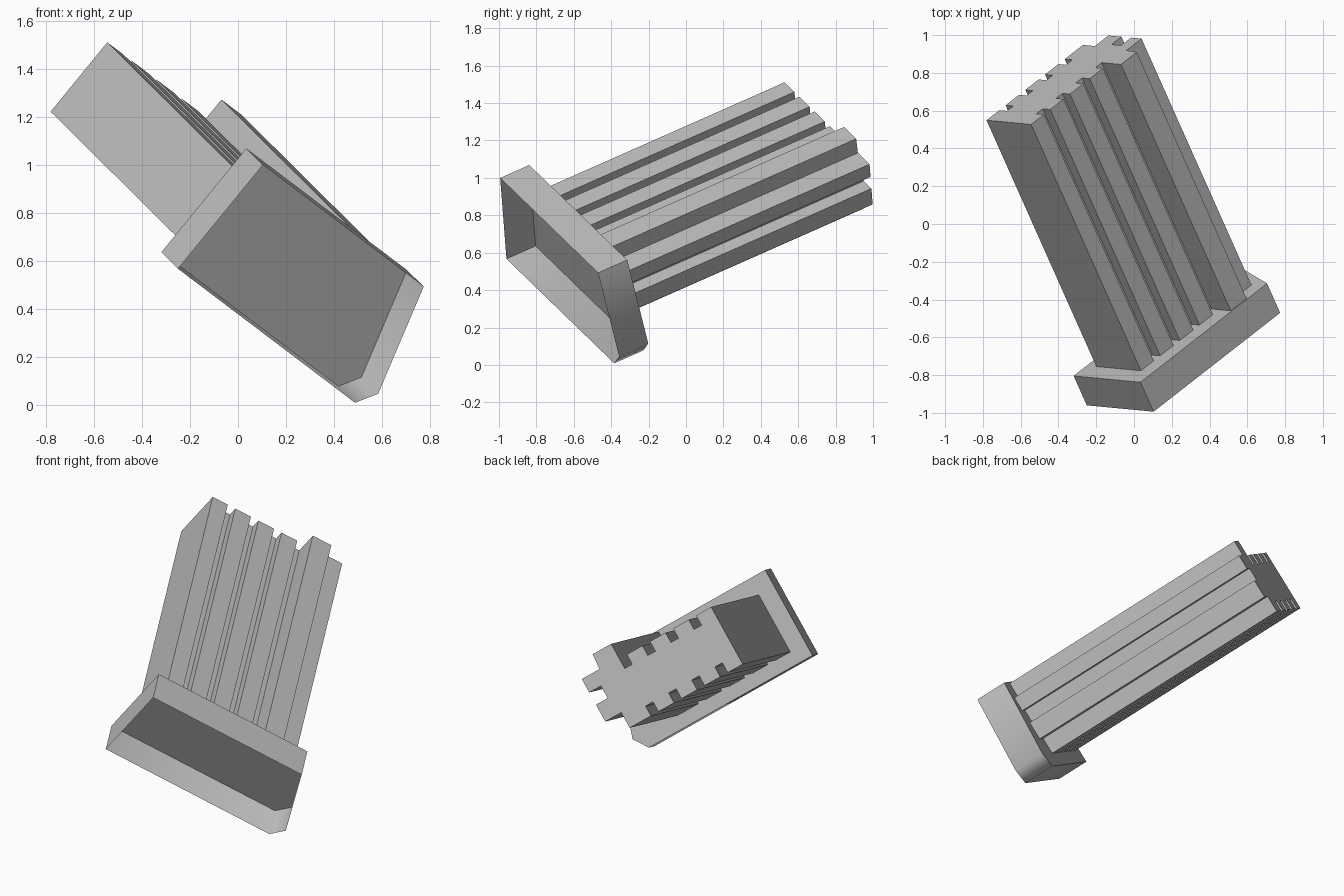
import bpy
import bmesh
import math
from mathutils import Matrix, Vector

if "Cube" in bpy.data.objects:
    bpy.data.objects.remove(bpy.data.objects["Cube"], do_unlink=True)

grey = bpy.data.materials.new("plain grey")
grey.use_nodes = True
grey.diffuse_color = (0.5, 0.5, 0.5, 1)
grey.node_tree.nodes["Principled BSDF"].inputs["Base Color"].default_value = (0.5, 0.5, 0.5, 1)

# Tilted frame: local x is the width, y the depth, z the long axis
width = Vector((0.632, -0.060, 0.773)).normalized()
depth = Vector((0.676, 0.528, -0.512))
depth = (depth - width * depth.dot(width)).normalized()
length = width.cross(depth)
frame = Matrix((width, depth, length)).transposed().to_4x4()
frame.translation = (-0.25, -0.96, 0.567)


def prism(name, outline, bottom, top, closed, smooth_angle):
    """Extrude a counter-clockwise outline; leave the bottom open if asked."""
    bm = bmesh.new()
    low = [bm.verts.new((x, y, bottom)) for x, y in outline]
    high = [bm.verts.new((x, y, top)) for x, y in outline]
    count = len(outline)
    for i in range(count):
        j = (i + 1) % count
        bm.faces.new((low[i], low[j], high[j], high[i]))
    bm.faces.new(high)
    if closed:
        bm.faces.new(low[::-1])
    mesh = bpy.data.meshes.new(name)
    bm.to_mesh(mesh)
    bm.free()
    mesh.materials.append(grey)
    obj = bpy.data.objects.new(name, mesh)
    obj.matrix_world = frame
    bpy.context.collection.objects.link(obj)
    bpy.ops.object.select_all(action='DESELECT')
    obj.select_set(True)
    bpy.context.view_layer.objects.active = obj
    bpy.ops.object.shade_smooth_by_angle(angle=math.radians(smooth_angle))
    return obj


# Hollow base cap, open underneath, with one cut corner
cap_outline = [(0, 0), (0.56, 0), (0.56, 0.99), (0.088, 1.15), (0, 1.09)]
cap_height = 0.184
prism("base_cap", cap_outline, 0, cap_height, False, 60)

# Body section: grooved sides, with a flange and slotted spine at the back
left, right, front = 0.08, 0.454, 0.103
groove_depth, groove_width, pitch = 0.064, 0.05, 0.154
starts = [0.203 + pitch * i for i in range(4)]


def grooves(side, inner):
    points = []
    for s in starts:
        e = s + groove_width
        points += [(side, s), (inner, s), (inner, e), (side, e)]
    return points


right_side = grooves(right, right - groove_depth)
left_side = grooves(left, left + groove_depth)[::-1]
flange, spine, back = 0.551, 0.458, 0.963
right_side[-1] = (flange, right_side[-1][1])
spine_points = [
    (flange, 0.838), (spine, 0.845), (spine, back), (0.37, back),
    (0.37, 0.885), (0.29, 0.885), (0.29, back), (0.18, back),
    (0.18, 0.857), (left, 0.857),
]
body_outline = [(left, front), (right, front)] + right_side + spine_points + left_side
prism("grooved_body", body_outline, cap_height, 1.724, True, 30)
